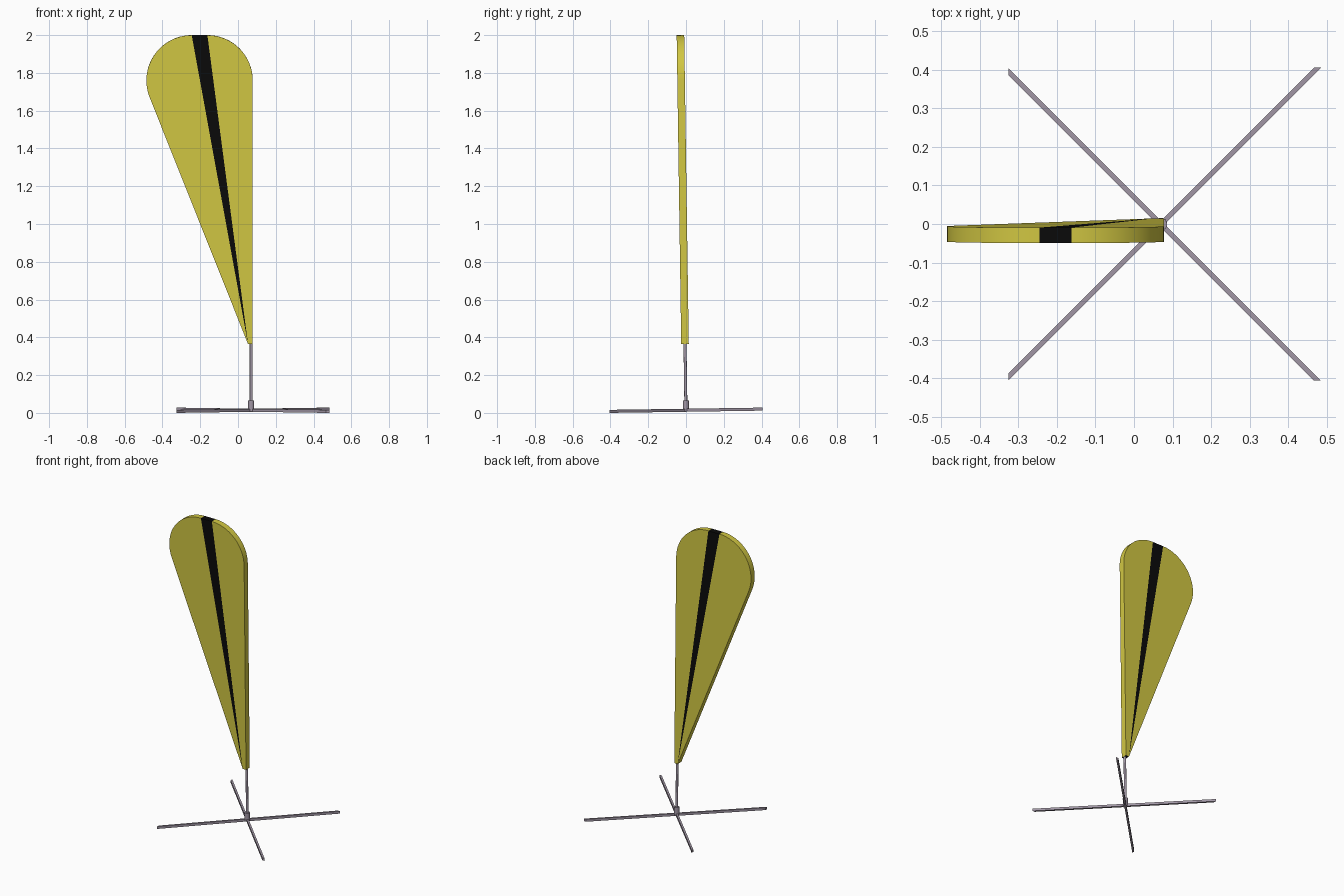
import bpy, bmesh, math
from mathutils import Matrix

if "Cube" in bpy.data.objects:
    bpy.data.objects.remove(bpy.data.objects["Cube"])


def material(name, color):
    m = bpy.data.materials.new(name)
    m.use_nodes = True
    m.diffuse_color = (*color, 1)
    m.node_tree.nodes["Principled BSDF"].inputs["Base Color"].default_value = (*color, 1)
    return m


YELLOW = material("yellow fabric", (0.64, 0.57, 0.055))
BLACK = material("black stripe", (0.003, 0.003, 0.003))
METAL = material("grey metal", (0.36, 0.31, 0.38))

POLE_X = 0.07
LEAN = Matrix.Rotation(0.0147, 4, "X")  # the whole stand leans slightly forward


def finish(name, bm, mats, smooth=True):
    bmesh.ops.recalc_face_normals(bm, faces=bm.faces)
    bm.transform(LEAN)
    mesh = bpy.data.meshes.new(name)
    bm.to_mesh(mesh)
    bm.free()
    for m in mats:
        mesh.materials.append(m)
    obj = bpy.data.objects.new(name, mesh)
    bpy.context.collection.objects.link(obj)
    if smooth:
        bpy.ops.object.select_all(action="DESELECT")
        obj.select_set(True)
        bpy.context.view_layer.objects.active = obj
        bpy.ops.object.shade_smooth_by_angle(angle=math.radians(35))
    return obj


def arc(cx, cz, r, start, end, steps):
    angles = [math.radians(start + (end - start) * i / steps) for i in range(steps + 1)]
    return [(cx + r * math.cos(a), cz + r * math.sin(a)) for a in angles]


# Teardrop flag: yellow panels on each side of a tapering black stripe
def build_flag():
    half = 0.02
    right_arc = arc(-0.162, 1.76, 0.24, 0, 90, 16)
    left_arc = arc(-0.245, 1.76, 0.24, 90, 201.7, 20)
    outline = [(0.053, 0.365), (0.078, 0.365)] + right_arc + left_arc
    n = len(outline)
    tip_r = 1 + len(right_arc)
    tip_l = tip_r + 1
    panels = [(list(range(tip_r + 1)), 0), ([0, tip_r, tip_l], 1),
              ([0] + list(range(tip_l, n)), 0)]
    bm = bmesh.new()
    rings = [[bm.verts.new((x, y, z)) for x, z in outline] for y in (-half, half)]
    for ring in rings:
        for ids, mat in panels:
            bm.faces.new([ring[i] for i in ids]).material_index = mat
    # rim, black at the stripe and at the foot
    front, back = rings
    for i in range(n):
        j = (i + 1) % n
        rim = bm.faces.new((front[i], front[j], back[j], back[i]))
        rim.material_index = 1 if i in (0, tip_r) else 0
    finish("flag", bm, [YELLOW, BLACK])


def cylinder(name, radius, z0, z1, sides):
    bm = bmesh.new()
    bmesh.ops.create_cone(bm, cap_ends=True, segments=sides, radius1=radius, radius2=radius,
                          depth=z1 - z0, matrix=Matrix.Translation((POLE_X, 0, (z0 + z1) / 2)))
    finish(name, bm, [METAL])


# Crossed ground bars with slanted ends
def ground_bar(name, side):
    d, reach, left = 0.009, 0.406, -0.326 - POLE_X
    corners = [(left, left - d), (reach - 0.0 + d, reach), (reach - d, reach), (left, left + d)]
    bm = bmesh.new()
    base = bm.faces.new([bm.verts.new((POLE_X + x, side * y, 0.006)) for x, y in corners])
    top = bmesh.ops.extrude_face_region(bm, geom=[base])
    bmesh.ops.translate(bm, vec=(0, 0, 0.016),
                        verts=[v for v in top["geom"] if isinstance(v, bmesh.types.BMVert)])
    finish(name, bm, [METAL], smooth=False)


build_flag()
cylinder("pole", 0.008, 0.01, 0.38, 16)
cylinder("pole_socket", 0.016, 0.008, 0.065, 16)
for label, side in (("ground_bar_a", 1), ("ground_bar_b", -1)):
    ground_bar(label, side)
